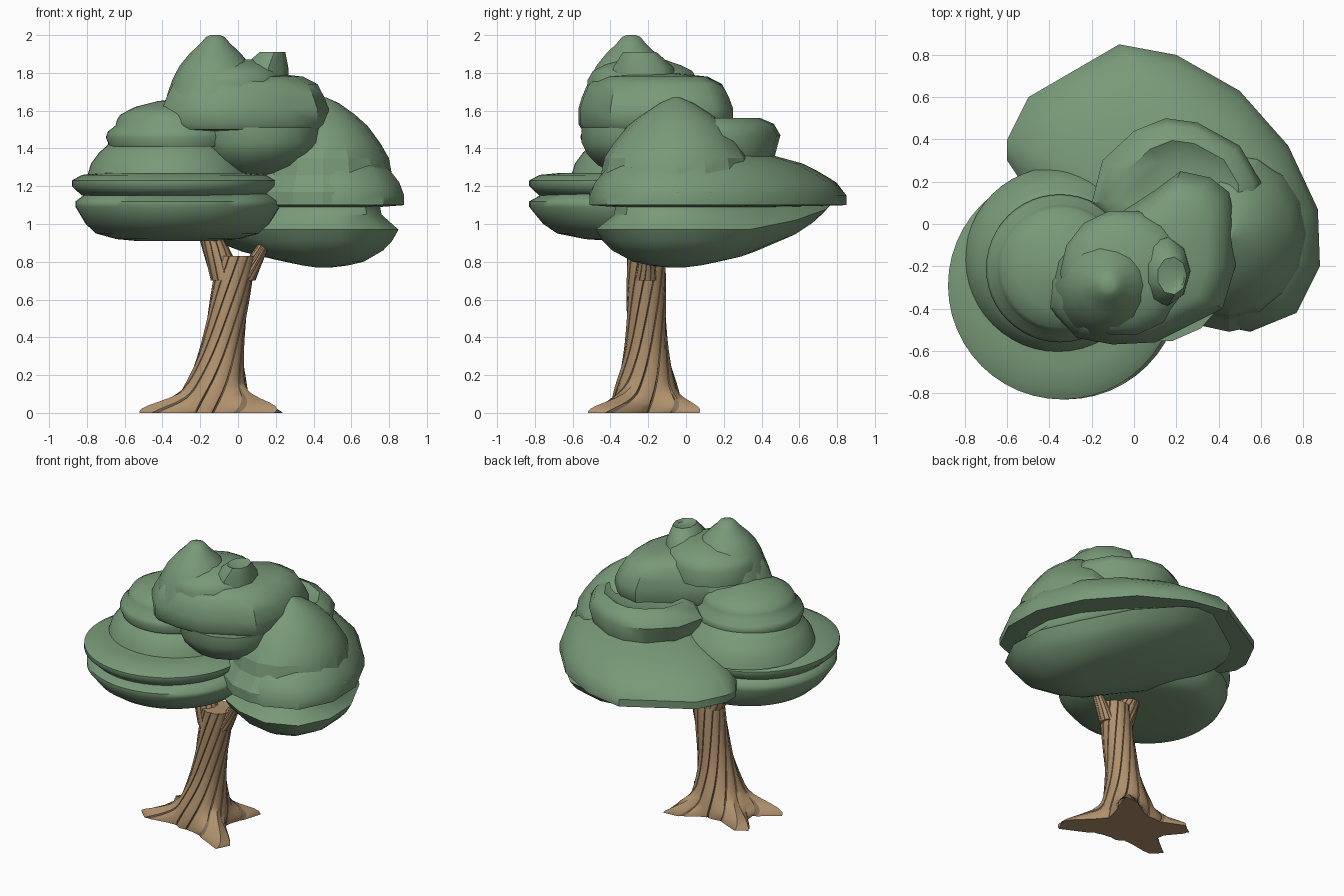
import bpy, bmesh, math

if "Cube" in bpy.data.objects:
    bpy.data.objects.remove(bpy.data.objects["Cube"], do_unlink=True)


def material(name, rgb):
    m = bpy.data.materials.new(name)
    m.use_nodes = True
    color = (*rgb, 1)
    m.diffuse_color = color
    m.node_tree.nodes["Principled BSDF"].inputs["Base Color"].default_value = color
    return m


LEAF = material("leaf green", (.19, .32, .19))
BARK = material("tan bark", (.43, .28, .15))
GROOVE = material("dark bark groove", (.23, .16, .1))


def skin(name, rings, mats, angle, pick=None):
    """Join equal rings of points into a closed skin; pick chooses a material by column."""
    bm = bmesh.new()
    rows = [[bm.verts.new(point) for point in ring] for ring in rings]
    count = len(rows[0])
    for low, high in zip(rows, rows[1:]):
        for i in range(count):
            j = (i + 1) % count
            face = bm.faces.new((low[i], low[j], high[j], high[i]))
            face.material_index = pick(i) if pick else 0
    bm.faces.new(rows[0][::-1])
    bm.faces.new(rows[-1])
    bmesh.ops.recalc_face_normals(bm, faces=bm.faces)
    mesh = bpy.data.meshes.new(name)
    bm.to_mesh(mesh)
    bm.free()
    for mat in mats:
        mesh.materials.append(mat)
    ob = bpy.data.objects.new(name, mesh)
    bpy.context.collection.objects.link(ob)
    bpy.ops.object.select_all(action="DESELECT")
    ob.select_set(True)
    bpy.context.view_layer.objects.active = ob
    bpy.ops.object.shade_smooth_by_angle(angle=math.radians(angle))


def oval(rx, ry, sides):
    angles = [math.tau * i / sides for i in range(sides)]
    return [(rx * math.cos(a), ry * math.sin(a)) for a in angles]


def around(points, pivot):
    return [(x - pivot[0], y - pivot[1]) for x, y in points]


def foliage(name, outline, pivot, profile, drift=(0, 0), lift=0, angle=40):
    """Stack scaled outlines; drift moves the small ones, lift raises far points."""
    rings = []
    for z, scale in profile:
        cx = pivot[0] + drift[0] * (1 - scale)
        cy = pivot[1] + drift[1] * (1 - scale)
        rings.append([(cx + scale * x, cy + scale * y,
                       z + lift * scale * max(0, math.hypot(x, y) - .5))
                      for x, y in outline])
    skin(name, rings, [LEAF], angle)


# Round layered canopy on the right-hand side
foliage("layered_bottom", oval(.54, .54, 48), (-.32, -.29),
        [(.91, .4), (.92, .6), (.95, .8), (1, .9), (1.09, 1), (1.12, 1), (1.16, .9)],
        drift=(0, .2), angle=60)
foliage("layered_brim", oval(.54, .54, 48), (-.34, -.29),
        [(1.15, .9), (1.2, 1), (1.23, 1), (1.26, .9), (1.27, .7)], angle=60)
foliage("layered_middle", oval(.44, .44, 48), (-.36, -.17),
        [(1.25, 1), (1.32, .95), (1.38, .85), (1.41, .77), (1.45, .7)], angle=60)
foliage("layered_cap", oval(.35, .35, 48), (-.35, -.21),
        [(1.41, .95), (1.46, 1), (1.49, .97), (1.52, .87), (1.55, .85), (1.58, .8),
         (1.62, .6), (1.65, .3), (1.66, .1)], drift=(.04, 0), angle=60)

# Wide canopy: skirt, hanging underside, faceted dome and curled shelf
WIDE = (.45, -.05)
wide_outline = around([
    (-.6, .3), (-.4, 0), (.1, -.35), (.3, -.46), (.55, -.51), (.77, -.42),
    (.88, -.2), (.87, .07), (.73, .37), (.5, .63), (.2, .8), (-.07, .85),
    (-.5, .6), (-.6, .4)], WIDE)
foliage("wide_skirt", wide_outline, WIDE,
        [(1.09, .7), (1.1, 1), (1.15, 1), (1.22, .94), (1.28, .83), (1.32, .74),
         (1.38, .5), (1.42, .2)])
foliage("wide_underside", wide_outline, WIDE,
        [(.77, .1), (.78, .3), (.8, .5), (.86, .74), (.91, .85), (.97, .93),
         (1.05, .72), (1.1, .7)], lift=.3)
foliage("wide_dome", oval(.42, .46, 16), WIDE,
        [(1.1, 1), (1.17, 1), (1.26, .87), (1.35, .83), (1.43, .72), (1.52, .56),
         (1.58, .4), (1.64, .2), (1.67, .04)], angle=20)
SHELF = (.25, .15)
foliage("curled_shelf", around([
    (-.2, .1), (-.15, .3), (0, .44), (.15, .5), (.3, .48), (.5, .37), (.6, .2),
    (.6, 0), (.3, -.2), (0, -.1)], SHELF), SHELF,
        [(1.25, 1.1), (1.34, .9), (1.47, 1), (1.53, .9), (1.56, .7), (1.52, .5),
         (1.53, .2)], angle=45)

# Crown: overhanging skirt, underside, middle tier, peak and shoulder
CROWN = (.03, -.2)
foliage("crown_skirt", around([
    (-.4, -.4), (-.4, -.27), (-.27, -.12), (-.1, .03), (.1, .16), (.22, .25),
    (.36, .22), (.45, .15), (.48, 0), (.48, -.2), (.42, -.4), (.28, -.47),
    (.1, -.56), (-.1, -.57), (-.27, -.54)], CROWN), CROWN,
        [(1.49, .7), (1.5, .95), (1.53, 1), (1.61, 1), (1.67, .95), (1.74, .87),
         (1.78, .7), (1.8, .3)])
foliage("crown_underside", oval(.33, .3, 14), (.11, -.26),
        [(1.26, .3), (1.27, .4), (1.31, .7), (1.37, .9), (1.43, 1), (1.51, 1)],
        drift=(-.06, 0))
foliage("crown_middle", oval(.3, .3, 14), (-.05, -.23),
        [(1.66, 1), (1.76, 1), (1.81, .9), (1.84, .7), (1.87, .4)],
        drift=(.05, 0), angle=45)
foliage("crown_peak", oval(.25, .25, 14), (-.12, -.29),
        [(1.6, 1.1), (1.7, 1), (1.77, .9), (1.84, .75), (1.9, .55), (1.96, .3),
         (1.99, .2), (2, .1)])
foliage("crown_shoulder", oval(.14, .18, 9), (.13, -.22),
        [(1.7, 1), (1.83, .9), (1.91, .5), (1.89, .2)], drift=(.1, -.05))

# Bark strands: grooved, twisting columns
GROOVES = 12
STEPS = ((0, 1), (.06, .95), (.12, 1), (.56, 1.05))
ROOTS = ((202, .23), (146, .22), (323, .3), (49, .2))


def root_reach(a):
    total = 0
    for degrees, length in ROOTS:
        d = (a - math.radians(degrees) + math.pi) % math.tau - math.pi
        total += length * math.exp(-(d / .3) ** 2)
    return total


def strand(name, bottom, top, shape, levels):
    """Shape gives the middle, radius and root spread at a height."""
    rings = []
    for level in range(levels + 1):
        z = bottom + (top - bottom) * (level / levels) ** 1.5
        cx, radius, spread = shape(z)
        ring = []
        for groove in range(GROOVES):
            for part, bulge in STEPS:
                a = math.tau * (groove + part) / GROOVES + 2 * z
                reach = radius * bulge + root_reach(a) * spread
                ring.append((cx + reach * math.cos(a), -.21 + reach * math.sin(a), z))
        rings.append(ring)
    skin(name, rings, [BARK, GROOVE], 40, lambda i: int(i % len(STEPS) < 2))


def trunk_shape(z):
    flare = math.exp(-(z / .25) ** 2)
    return -.14 + .16 * z, .1 + .08 * flare, math.exp(-(z / .08) ** 2)


def branch_shape(base, tip, thick, thin):
    """Straight tapering branch given by its middles and radii at both ends."""
    def shape(z):
        t = (z - .7) / .2
        return base + (tip - base) * t, thick + (thin - thick) * t, 0
    return shape


strand("trunk", 0, .83, trunk_shape, 24)
strand("left_fork_branch", .7, .89, branch_shape(.03, .14, .06, .03), 4)
strand("right_fork_branch", .7, .96, branch_shape(-.05, -.13, .09, .065), 4)
